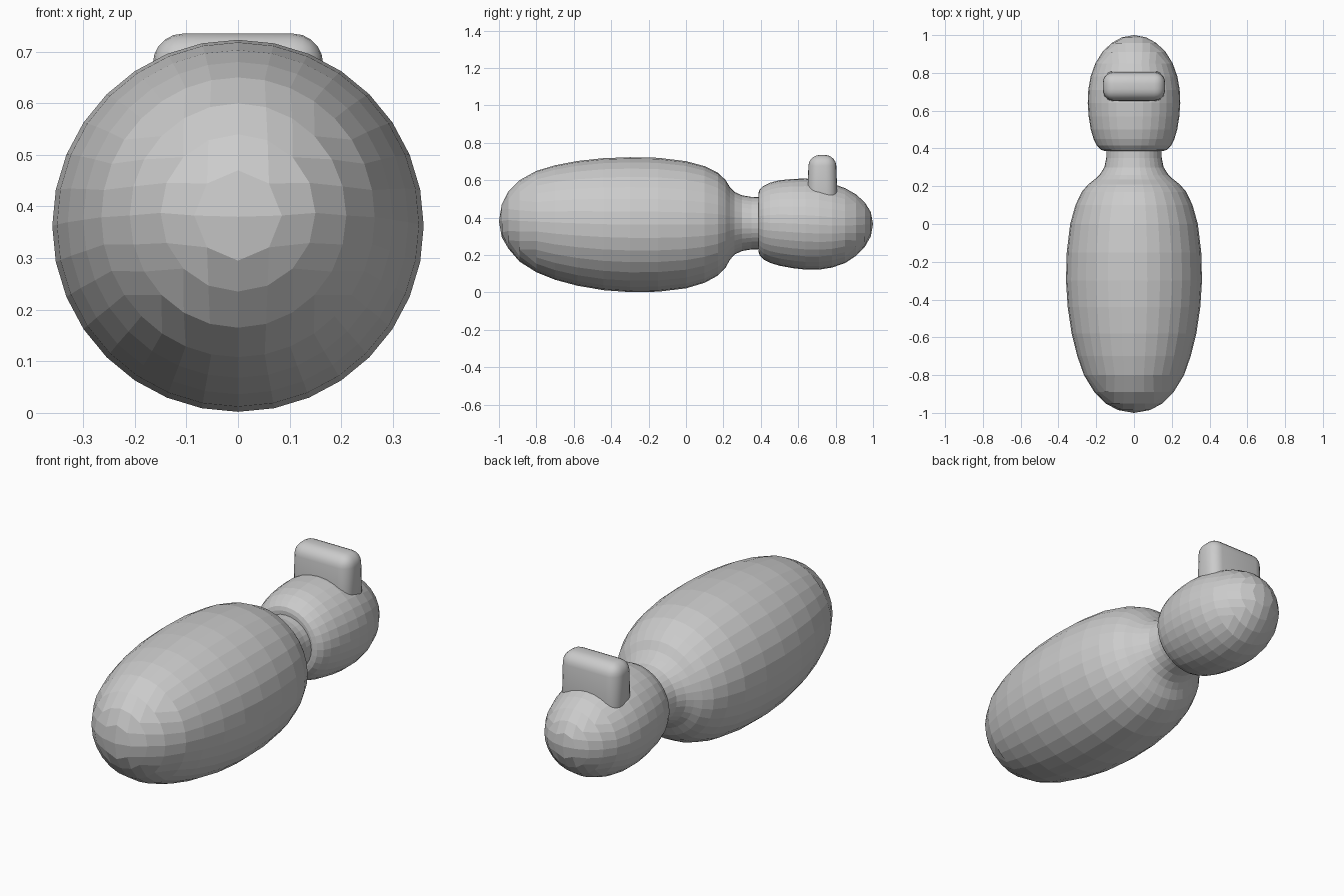
import bpy, bmesh, math

if "Cube" in bpy.data.objects:
    bpy.data.objects.remove(bpy.data.objects["Cube"])

CAP = 4  # grid half-size of the rounded end, giving 8 * CAP sides around

grey = bpy.data.materials.new("plain grey")
grey.use_nodes = True
grey.diffuse_color = (0.6, 0.6, 0.6, 1)
grey.node_tree.nodes["Principled BSDF"].inputs["Base Color"].default_value = (0.6, 0.6, 0.6, 1)


def finish(bm, name):
    bmesh.ops.recalc_face_normals(bm, faces=bm.faces)
    mesh = bpy.data.meshes.new(name)
    bm.to_mesh(mesh)
    bm.free()
    mesh.materials.append(grey)
    obj = bpy.data.objects.new(name, mesh)
    bpy.context.collection.objects.link(obj)
    return obj


def grid_angle(i, j):
    """Angle of a square-grid point once the square is rounded to a disc."""
    if i == 0 and j == 0:
        return 0
    if abs(i) >= abs(j):
        return (math.pi / 4 * j / i + (math.pi if i < 0 else 0)) % math.tau
    return (math.pi / 2 - math.pi / 4 * i / j + (math.pi if j < 0 else 0)) % math.tau


def rounded_form(name, stations):
    """Quad-grid rounded tip followed by rings; stations are y, half width, bottom, top."""
    bm = bmesh.new()

    def point(station, a):
        y, w, low, high = station
        return bm.verts.new((w * math.cos(a), y, (low + high) / 2 + (high - low) / 2 * math.sin(a)))

    span = range(-CAP, CAP + 1)
    grid = {(i, j): point(stations[max(abs(i), abs(j))], grid_angle(i, j))
            for i in span for j in span}
    for i in span[:-1]:
        for j in span[:-1]:
            bm.faces.new([grid[i, j], grid[i + 1, j], grid[i + 1, j + 1], grid[i, j + 1]])
    rim = sorted((k for k in grid if max(map(abs, k)) == CAP), key=lambda k: grid_angle(*k))
    angles = [grid_angle(*k) for k in rim]
    ring = [grid[k] for k in rim]
    for station in stations[CAP + 1:]:
        following = [point(station, a) for a in angles]
        for n in range(len(ring)):
            m = (n + 1) % len(ring)
            bm.faces.new([ring[n], ring[m], following[m], following[n]])
        ring = following
    bm.faces.new(ring)
    return finish(bm, name)


# Long body flowing into a narrow neck
rounded_form("body_and_neck", [
    (-1.0, 0, .38, .38), (-.985, .085, .295, .47), (-.95, .15, .235, .54),
    (-.89, .21, .165, .6), (-.8, .265, .108, .65), (-.7, .3, .068, .68),
    (-.58, .33, .036, .703), (-.44, .351, .012, .718), (-.3, .36, .002, .723),
    (-.15, .356, .004, .72), (0, .338, .022, .702), (.1, .31, .052, .675),
    (.17, .277, .09, .64), (.21, .242, .13, .603), (.235, .21, .175, .563),
    (.26, .183, .203, .537), (.3, .157, .222, .519), (.35, .147, .23, .511),
    (.42, .145, .232, .509)])

# Rounded head with a flat rear face against the neck
rounded_form("head", [
    (1.0, 0, .365, .365), (.988, .065, .3, .43), (.957, .12, .245, .48),
    (.91, .168, .196, .524), (.85, .205, .157, .558), (.78, .23, .133, .583),
    (.71, .242, .122, .602), (.64, .245, .122, .609), (.57, .24, .13, .607),
    (.5, .229, .143, .6), (.45, .214, .158, .587), (.415, .197, .176, .57),
    (.393, .175, .2, .549), (.387, .155, .22, .53)])

# Soft-edged block standing on the head
bm = bmesh.new()
bmesh.ops.create_cube(bm, size=1)
for v in bm.verts:
    top = v.co.z > 0
    v.co = (v.co.x * .33, .729 + v.co.y * (.145 if top else .165), .735 if top else .46)
bmesh.ops.bevel(bm, geom=bm.edges[:], offset=.058, segments=5, profile=.5, affect='EDGES')
crest = finish(bm, "head_block")
bpy.ops.object.select_all(action='DESELECT')
crest.select_set(True)
bpy.context.view_layer.objects.active = crest
bpy.ops.object.shade_smooth_by_angle(angle=math.radians(40))
